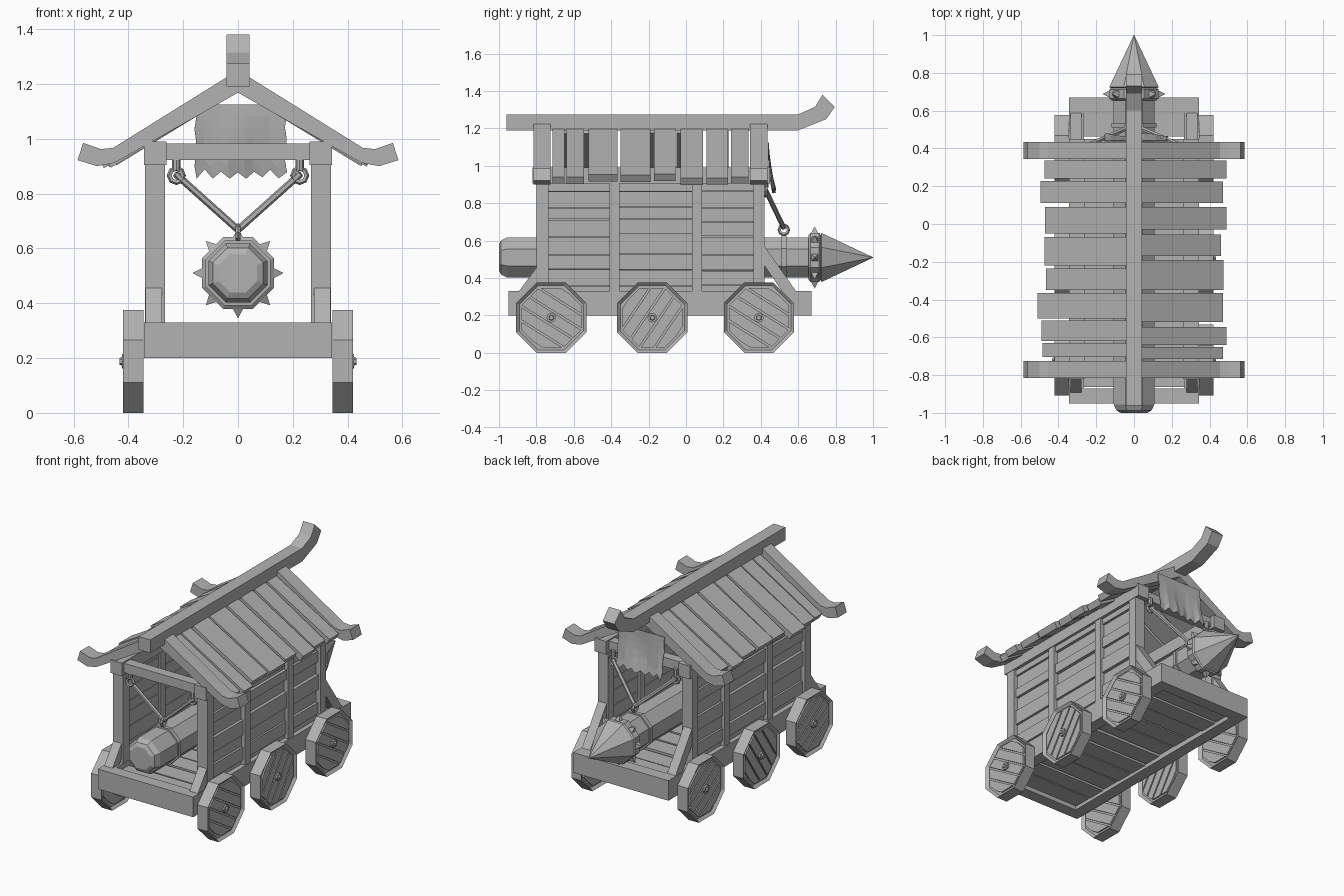
import bpy, bmesh, math, random
from mathutils import Vector, Matrix

if "Cube" in bpy.data.objects:
    bpy.data.objects.remove(bpy.data.objects["Cube"])

random.seed(4)
MAT = bpy.data.materials.new("weathered_grey")
MAT.diffuse_color = (0.45, 0.45, 0.45, 1)
MAT.use_nodes = True
MAT.node_tree.nodes["Principled BSDF"].inputs["Base Color"].default_value = MAT.diffuse_color


def finish(name, bm):
    bmesh.ops.recalc_face_normals(bm, faces=bm.faces[:])
    me = bpy.data.meshes.new(name)
    bm.to_mesh(me)
    bm.free()
    me.materials.append(MAT)
    ob = bpy.data.objects.new(name, me)
    bpy.context.collection.objects.link(ob)
    return ob


def extrude(name, pts, axis, a, b):
    """Extrude a 2D profile along x (pts are y,z) or y (pts are x,z)."""
    bm = bmesh.new()
    place = (lambda p, t: (t, p[0], p[1])) if axis == 'x' else (lambda p, t: (p[0], t, p[1]))
    r0 = [bm.verts.new(place(p, a)) for p in pts]
    r1 = [bm.verts.new(place(p, b)) for p in pts]
    bm.faces.new(r0)
    bm.faces.new(r1)
    n = len(pts)
    for i in range(n):
        bm.faces.new((r0[i], r0[(i + 1) % n], r1[(i + 1) % n], r1[i]))
    return finish(name, bm)


def box(name, x0, x1, y0, y1, z0, z1):
    return extrude(name, [(x0, z0), (x1, z0), (x1, z1), (x0, z1)], 'y', y0, y1)


def rod(name, p, q, r1, r2=None, n=8, spin=0.0):
    p, q = Vector(p), Vector(q)
    d = q - p
    m = Matrix.Translation((p + q) / 2) @ d.to_track_quat('Z', 'Y').to_matrix().to_4x4() @ Matrix.Rotation(spin, 4, 'Z')
    bm = bmesh.new()
    bmesh.ops.create_cone(bm, cap_ends=True, segments=n, radius1=r1,
                          radius2=r1 if r2 is None else r2, depth=d.length, matrix=m)
    return finish(name, bm)


RAM_Z = 0.51


def lathe(name, prof, n=8):
    """Octagonal turned part around the ram axis; prof holds (y, flat radius)."""
    bm = bmesh.new()
    rings = []
    for y, r in prof:
        r /= math.cos(math.pi / n)
        rings.append([bm.verts.new((r * math.cos((i + .5) * 2 * math.pi / n), y,
                                    RAM_Z + r * math.sin((i + .5) * 2 * math.pi / n))) for i in range(n)])
    for a, b in zip(rings, rings[1:]):
        for i in range(n):
            bm.faces.new((a[i], a[(i + 1) % n], b[(i + 1) % n], b[i]))
    bm.faces.new(rings[0])
    bm.faces.new(rings[-1])
    return finish(name, bm)


def ring(name, loc, major, minor, rot):
    bpy.ops.mesh.primitive_torus_add(location=loc, rotation=rot, major_radius=major, minor_radius=minor,
                                     major_segments=8, minor_segments=5)
    ob = bpy.context.object
    ob.name = name
    ob.data.materials.append(MAT)


# Chassis frame and cross planks
for s in (-1, 1):
    x0, x1 = sorted((s * 0.265, s * 0.343))
    box("chassis_side_beam", x0, x1, -0.88, 0.60, 0.20, 0.33)
box("chassis_front_beam", -0.343, 0.343, -0.95, -0.87, 0.20, 0.33)
box("chassis_rear_beam", -0.343, 0.343, 0.59, 0.67, 0.20, 0.33)
N = 11
step = 1.46 / N
for i in range(N):
    y = -0.87 + i * step
    d = random.uniform(-.008, .008)
    box("deck_plank", -0.27, 0.27, y + .006, y + step - .006, 0.228 + d, 0.30 + d)

# Posts, braces, wall studs, wall planks, top plates
for s in (-1, 1):
    def sbox(name, a, b, *r):
        return box(name, *sorted((s * a, s * b)), *r)
    for y0, y1 in ((-0.80, -0.735), (0.36, 0.42)):
        sbox("corner_post", 0.267, 0.34, y0, y1, 0.32, 0.92)
    for y0, y1 in ((-0.41, -0.355), (0.033, 0.085)):
        sbox("wall_stud", 0.272, 0.338, y0, y1, 0.32, 0.92)
    sbox("top_plate", 0.26, 0.343, -0.82, 0.45, 0.905, 0.99)
    extrude("front_brace", [(-0.90, 0.32), (-0.83, 0.32), (-0.79, 0.38), (-0.79, 0.47)], 'x', s * 0.277, s * 0.337)
    extrude("rear_brace", [(0.595, 0.32), (0.52, 0.32), (0.41, 0.48), (0.41, 0.585)], 'x', s * 0.277, s * 0.337)
    for y0, y1 in ((-0.74, -0.405), (-0.36, 0.038), (0.08, 0.365)):
        z, k = 0.325, 0
        cuts = [0.36, 0.445, 0.525, 0.625, 0.705, 0.785, 0.86, 0.92]
        for c in cuts:
            c2 = c + (random.uniform(-.01, .01) if c < .9 else 0)
            off = 0.012 * (k % 2) + random.uniform(-.003, .003)
            sbox("wall_plank", 0.285, 0.312 + off, y0, y1, z + .002, c2 - .002)
            z, k = c2, k + 1

# Cross beams and swept gable rafters at both ends
for y0, y1 in ((-0.80, -0.735), (0.36, 0.42)):
    box("cross_beam", -0.27, 0.27, y0, y1, 0.922, 0.982)
half = [(0, 1.25), (0.455, 0.967), (0.50, 0.962), (0.565, 0.985), (0.585, 0.922),
        (0.515, 0.90), (0.45, 0.912), (0, 1.168)]
for y0, y1 in ((-0.815, -0.725), (0.343, 0.435)):
    for s in (-1, 1):
        extrude("gable_rafter", [(s * x, z) for x, z in half], 'y', y0, y1)

# Ridge beam with an upswept tail
extrude("ridge_beam", [(-0.96, 1.19), (0.60, 1.19), (0.75, 1.25), (0.795, 1.315), (0.73, 1.38),
                       (0.69, 1.315), (0.60, 1.275), (-0.96, 1.275)], 'x', -0.042, 0.042)

# Uneven roof planks: (y low, y high, reach)
right = [(.24, .335, .49), (.11, .225, .47), (-.03, .09, .49), (-.17, -.055, .46), (-.35, -.19, .475),
         (-.52, -.365, .47), (-.64, -.545, .49), (-.715, -.65, .47)]
left = [(.24, .335, .475), (.11, .228, .495), (-.05, .09, .47), (-.22, -.07, .475), (-.35, -.235, .465),
        (-.5, -.365, .51), (-.62, -.51, .49), (-.705, -.63, .485)]
for s, planks in ((1, right), (-1, left)):
    for y0, y1, xe in planks:
        m = 0.59 + random.uniform(-.02, .02)
        prof = [(0.02, 1.222 - m * 0.02), (xe, 1.222 - m * xe), (xe - .021, 1.186 - m * xe), (0.0, 1.186 - m * 0.02)]
        extrude("roof_plank", [(s * x, z) for x, z in prof], 'y', y0, y1)


# Octagonal wheels: rim, recessed boards cut to the octagon, hub bolt
def octagon(name, yc, zc, r, xa, xb):
    R = r / math.cos(math.pi / 8)
    return extrude(name, [(yc + R * math.cos((i + .5) * math.pi / 4), zc + R * math.sin((i + .5) * math.pi / 4))
                          for i in range(8)], 'x', xa, xb)


for s in (-1, 1):
    for yc, ang in ((-0.72, -32), (-0.18, 56), (0.39, -32)):
        zc = 0.188
        ob = octagon("wheel_rim", yc, zc, 0.188, s * 0.345, s * 0.42)
        bm = bmesh.new()
        bm.from_mesh(ob.data)
        caps = [f for f in bm.faces if abs(f.normal.x) > .9]
        bmesh.ops.inset_individual(bm, faces=caps, thickness=0.018, depth=-0.016)
        bm.to_mesh(ob.data)
        bm.free()
        a = math.radians(ang)
        nrm = Vector((0, -math.sin(a), math.cos(a)))
        for k in range(5):
            lo = -0.165 + k * 0.066
            board = octagon("wheel_board", yc, zc, 0.160, s * 0.352, s * 0.413)
            bm = bmesh.new()
            bm.from_mesh(board.data)
            for off, sg in ((lo + .005, -1), (lo + .061, 1)):
                geom = bm.verts[:] + bm.edges[:] + bm.faces[:]
                bmesh.ops.bisect_plane(bm, geom=geom, plane_co=Vector((0, yc, zc)) + nrm * off,
                                       plane_no=nrm * sg, clear_outer=True)
                bmesh.ops.holes_fill(bm, edges=[e for e in bm.edges if e.is_boundary])
            bmesh.ops.recalc_face_normals(bm, faces=bm.faces[:])
            bm.to_mesh(board.data)
            bm.free()
        rod("wheel_hub", (s * 0.40, yc, zc), (s * 0.424, yc, zc), 0.026)
        rod("wheel_bolt", (s * 0.42, yc, zc), (s * 0.433, yc, zc), 0.017, 0.012, 6)

# Ram log, bands, spiked collar, pointed head
lathe("ram_log", [(-1.0, 0.07), (-0.988, 0.092), (-0.955, 0.108), (0.69, 0.108)])
for y in (-0.765, 0.523):
    lathe("ram_band", [(y - .013, 0.118), (y + .013, 0.118)])
lathe("ram_collar", [(0.655, 0.118), (0.665, 0.131), (0.712, 0.131), (0.722, 0.118)])
lathe("ram_head", [(0.715, 0.11), (0.725, 0.131), (1.0, 0.001)])
for i in range(8):
    a = i * math.pi / 4
    d = Vector((math.cos(a), 0, math.sin(a)))
    c = Vector((0, 0.688, RAM_Z))
    rod("collar_spike", c + d * 0.125, c + d * 0.166, 0.03, 0.0, 4, math.pi / 4)

# Hanging ropes: hooks, eye rings, slings and knot loop
for yt, yb in ((-0.785, -0.765), (0.425, 0.523)):
    for s in (-1, 1):
        rod("hook_stem", (s * 0.225, yt, 0.935), (s * 0.225, yt, 0.885), 0.015)
        ring("eye_ring", (s * 0.225, yt, 0.866), 0.025, 0.010, (math.pi / 2, 0, 0))
        rod("sling_rope", (s * 0.228, yt, 0.872), (0, yb, 0.668), 0.013, n=6)
    ring("sling_loop", (0, yb, 0.658), 0.024, 0.010, (math.pi / 2, 0, math.pi / 2))

# Torn cloth hanging over the rear gable
bm = bmesh.new()
nx, nz = 11, 6
grid = []
for i in range(nx + 1):
    u = i / nx
    bottom = 0.868 + (0.016 if i % 2 else -0.012) + random.uniform(-.006, .006)
    col = []
    for j in range(nz + 1):
        v = j / nz
        y = 0.443 + 0.03 * v * v + 0.008 * math.sin(u * 9 + v * 2) * v
        col.append(bm.verts.new((-0.155 + 0.33 * u + 0.004 * math.sin(j * 2.3), y, 1.125 + (bottom - 1.125) * v)))
    grid.append(col)
for i in range(nx):
    for j in range(nz):
        bm.faces.new((grid[i][j], grid[i + 1][j], grid[i + 1][j + 1], grid[i][j + 1]))
cloth = finish("torn_cloth", bm)
mod = cloth.modifiers.new("thickness", 'SOLIDIFY')
mod.thickness = 0.005
